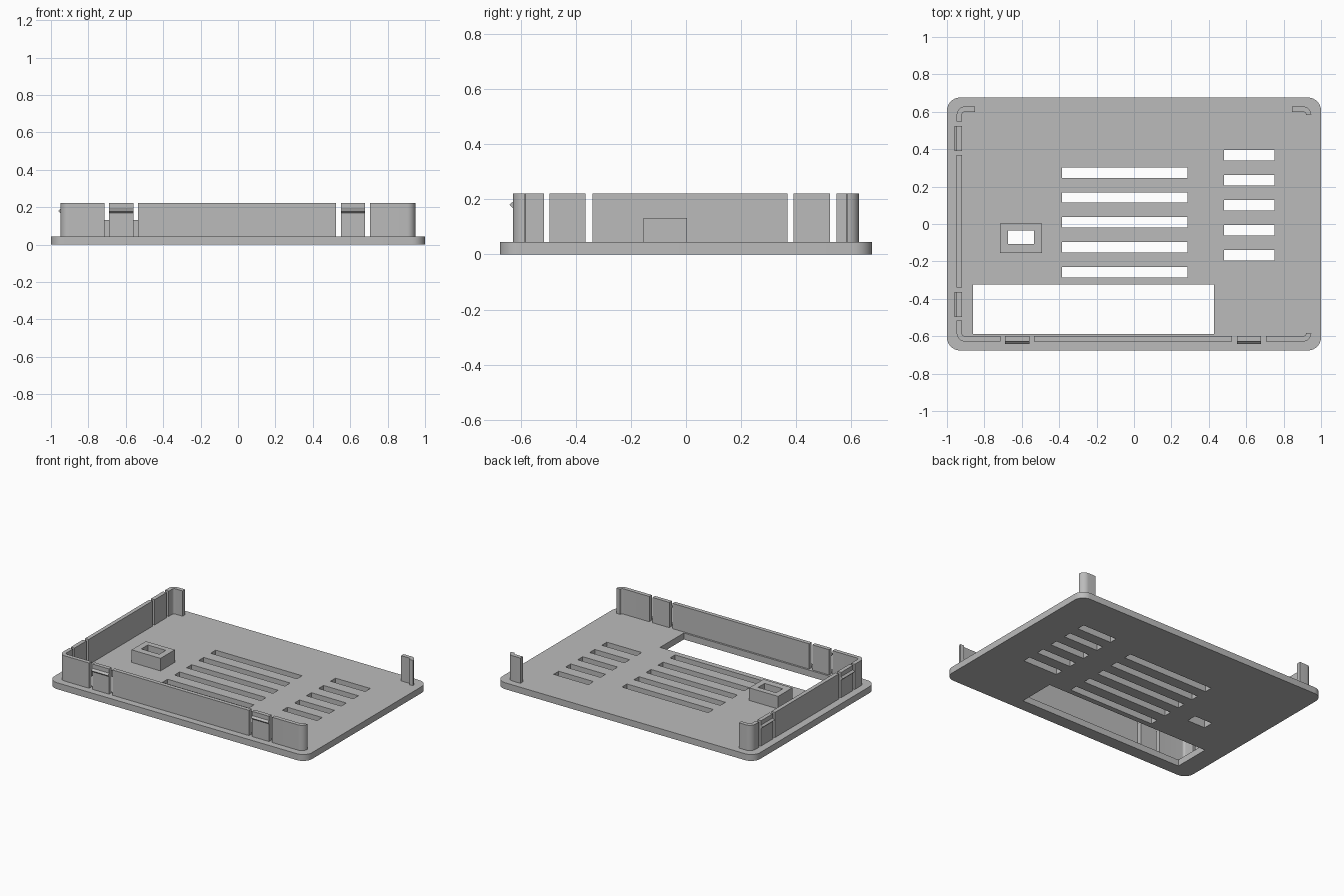
import bpy, bmesh
from math import cos, sin, pi, radians
from mathutils import Vector

cube = bpy.data.objects.get("Cube")
if cube:
    bpy.data.objects.remove(cube, do_unlink=True)

grey = bpy.data.materials.new("plain grey")
grey.use_nodes = True
grey.diffuse_color = (0.5, 0.5, 0.5, 1)
grey.node_tree.nodes["Principled BSDF"].inputs["Base Color"].default_value = grey.diffuse_color

BASE_TOP, WALL_TOP = 0.045, 0.222
THICK = 0.028
WX, WY = 0.948, 0.628          # outer faces of the rim wall
CX, CY = WX - THICK / 2, WY - THICK / 2   # wall centreline
R = 0.03                       # centreline corner radius


def finish(name, bm):
    bmesh.ops.remove_doubles(bm, verts=bm.verts, dist=1e-5)
    bmesh.ops.recalc_face_normals(bm, faces=bm.faces)
    for f in bm.faces:
        f.smooth = True
    mesh = bpy.data.meshes.new(name)
    bm.to_mesh(mesh)
    bm.free()
    mesh.set_sharp_from_angle(angle=radians(30))
    mesh.materials.append(grey)
    obj = bpy.data.objects.new(name, mesh)
    bpy.context.collection.objects.link(obj)
    return obj


def slab(name, loops, z0, z1):
    """Flat outline with optional holes, filled and extruded from z0 to z1."""
    curve = bpy.data.curves.new(name, 'CURVE')
    curve.dimensions = '2D'
    curve.fill_mode = 'BOTH'
    curve.extrude = (z1 - z0) / 2
    for loop in loops:
        spline = curve.splines.new('POLY')
        spline.points.add(len(loop) - 1)
        for p, (x, y) in zip(spline.points, loop):
            p.co = (x, y, 0, 1)
        spline.use_cyclic_u = True
    temp = bpy.data.objects.new(name + " outline", curve)
    bpy.context.collection.objects.link(temp)
    bpy.context.view_layer.update()
    mesh = bpy.data.meshes.new_from_object(
        temp.evaluated_get(bpy.context.evaluated_depsgraph_get()))
    bm = bmesh.new()
    bm.from_mesh(mesh)
    bmesh.ops.translate(bm, verts=bm.verts, vec=(0, 0, (z0 + z1) / 2))
    bpy.data.objects.remove(temp, do_unlink=True)
    bpy.data.curves.remove(curve)
    bpy.data.meshes.remove(mesh)
    return finish(name, bm)


def rect(x0, x1, y0, y1):
    return [(x0, y0), (x1, y0), (x1, y1), (x0, y1)]


def arc(cx, cy, r, start, steps=8):
    """Quarter circle, anticlockwise from the start angle in degrees."""
    return [(cx + r * cos(radians(start) + i * pi / 2 / steps),
             cy + r * sin(radians(start) + i * pi / 2 / steps)) for i in range(steps + 1)]


def wall(name, path):
    """Wall of constant thickness along a centreline path."""
    pts = [Vector(p) for p in path]
    left, right = [], []
    for i, p in enumerate(pts):
        d = (pts[min(i + 1, len(pts) - 1)] - pts[max(i - 1, 0)]).normalized()
        if 0 < i < len(pts) - 1 and min((pts[i + 1] - p).length, (p - pts[i - 1]).length) < 0.02:
            # follow the short arc edge where an arc meets a straight
            a, b = (p - pts[i - 1]).normalized(), (pts[i + 1] - p).normalized()
            d = (a + b).normalized()
        n = Vector((-d.y, d.x)) * THICK / 2
        left.append(tuple(p + n))
        right.append(tuple(p - n))
    return slab(name, [left + right[::-1]], BASE_TOP, WALL_TOP)


def clip(name, side, start, end):
    """Snap tab with an outward ridge, on the front or the left-hand edge."""
    outer = WY if side == "front" else WX
    section = [(outer - THICK, BASE_TOP), (outer, BASE_TOP), (outer, 0.168),
               (outer + 0.013, 0.18), (outer, 0.192), (outer, WALL_TOP),
               (outer - THICK, WALL_TOP)]
    bm = bmesh.new()
    rings = [[bm.verts.new((t, -d, z) if side == "front" else (-d, t, z))
              for d, z in section] for t in (start, end)]
    bm.faces.new(rings[0])
    bm.faces.new(rings[1])
    for i in range(len(section)):
        j = (i + 1) % len(section)
        bm.faces.new((rings[0][i], rings[0][j], rings[1][j], rings[1][i]))
    return finish(name, bm)


# Base plate with rounded corners, display window, vents and button hole
pr = 0.07
px, py = 1 - pr, 0.676 - pr
outline = arc(px, py, pr, 0) + arc(-px, py, pr, 90) + arc(-px, -py, pr, 180) + arc(px, -py, pr, 270)
button_hole = rect(-0.675, -0.535, -0.107, -0.035)
holes = [rect(-0.86, 0.428, -0.587, -0.324), button_hole]
for i in range(5):
    for x0, x1, top in ((-0.385, 0.285, 0.275), (0.48, 0.75, 0.367)):
        y = top - i * 0.1333
        holes.append(rect(x0, x1, y - 0.028, y + 0.028))
slab("base_plate", [outline] + holes, 0, BASE_TOP)

# Raised collar round the button hole
slab("button_collar", [rect(-0.717, -0.493, -0.154, 0.004), button_hole], BASE_TOP, 0.133)

# Corner walls
ax, ay = CX - R, CY - R
wall("front_right_corner", [(-CX, -0.515)] + arc(-ax, -ay, R, 180) + [(-0.715, -CY)])
wall("back_right_corner", [(-0.85, CY)] + arc(-ax, ay, R, 90) + [(-CX, 0.547)])
wall("front_left_corner", [(0.705, -CY)] + arc(ax, -ay, R, 270))
wall("back_left_corner", arc(ax, ay, R, 0) + [(0.845, CY)])

# Straight walls
wall("front_wall", [(-0.535, -CY), (0.525, -CY)])
wall("right_wall", [(-CX, -0.339), (-CX, 0.369)])

# Snap clips
clip("front_clip_a", "front", -0.69, -0.56)
clip("front_clip_b", "front", 0.55, 0.68)
clip("side_clip_a", "side", -0.496, -0.364)
clip("side_clip_b", "side", 0.391, 0.523)
